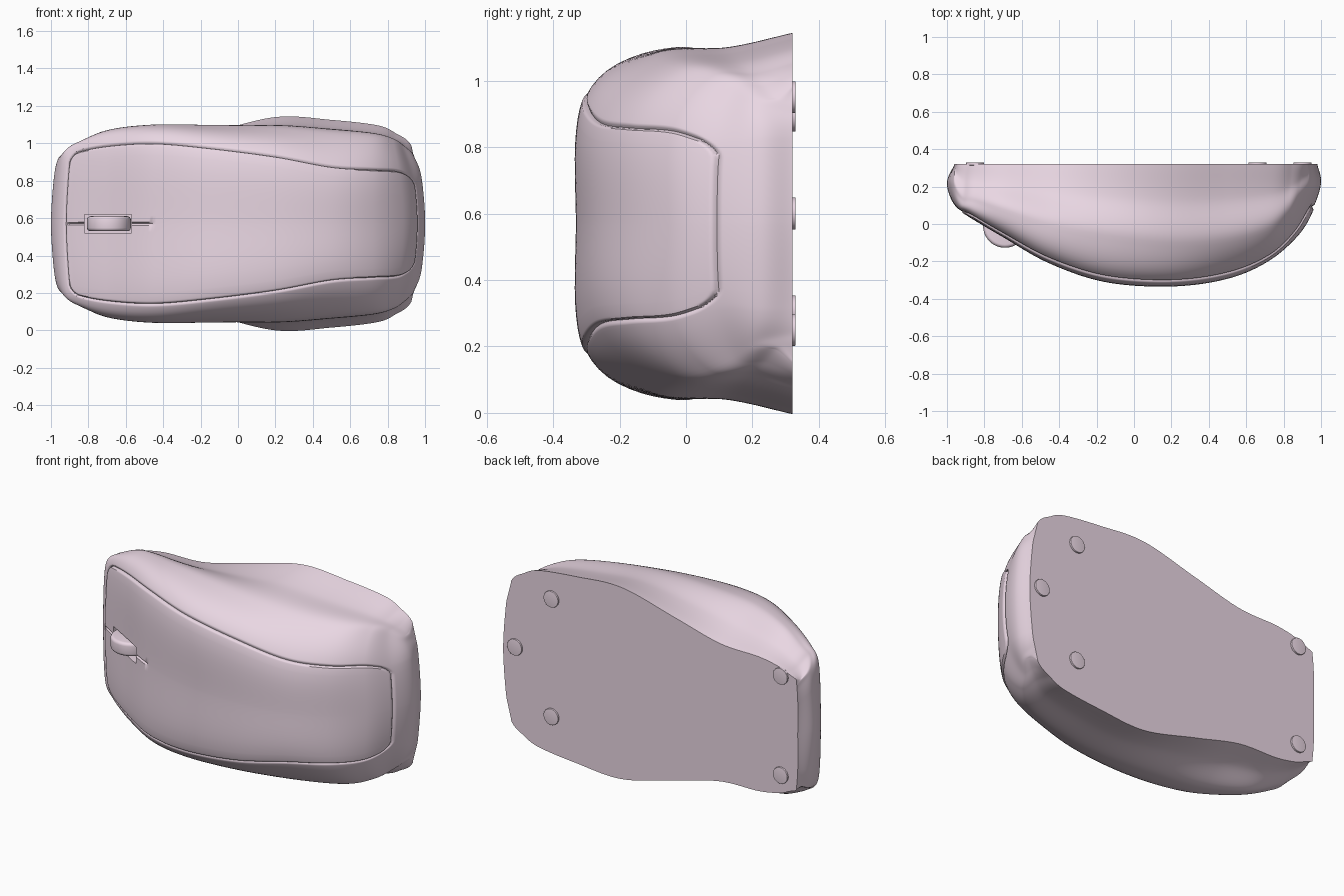
import bpy, bmesh, math
from mathutils import Vector

if "Cube" in bpy.data.objects:
    bpy.data.objects.remove(bpy.data.objects["Cube"])

CZ, BASE_Y = 0.57, 0.32
# Guide curves running from the front end (-x) over the body to the rear end (+x)
TOP = [(-.96, .32), (-1, .22), (-.965, .11), (-.89, .05), (-.7, -.06), (-.45, -.2), (-.15, -.30),
       (.2, -.325), (.5, -.285), (.72, -.19), (.88, -.05), (.96, .09), (1, .22), (.98, .32)]
EDGE = [(-.96, .32, .2), (-.985, .22, .24), (-.945, .10, .33), (-.87, .05, .38), (-.7, -.05, .415),
        (-.45, -.185, .43), (-.15, -.28, .405), (.2, -.303, .36), (.5, -.262, .305), (.72, -.17, .29),
        (.86, -.04, .28), (.94, .1, .24), (.98, .22, .25), (.963, .32, .25)]
BULGE = [(-.955, .32, .28), (-.965, .22, .34), (-.92, .14, .39), (-.86, .13, .43), (-.7, .08, .50),
         (-.45, 0, .53), (-.15, -.06, .525), (.2, -.1, .51), (.5, -.08, .485), (.72, -.02, .465),
         (.83, .07, .44), (.89, .15, .40), (.94, .22, .36), (.945, .32, .34)]
BASE = [(-.95, .33), (-.94, .335), (-.9, .35), (-.84, .375), (-.7, .40), (-.45, .41), (-.15, .485),
        (.2, .57), (.5, .555), (.75, .525), (.85, .48), (.9, .45), (.925, .42), (.93, .40)]


def spline(pts, u, before=None):
    """Catmull-Rom point at parameter u."""
    i = min(int(u), len(pts) - 2)
    f = u - i
    b, c = pts[i], pts[i + 1]
    a = pts[i - 1] if i else (before if before is not None else b * 2 - c)
    d = pts[i + 2] if i + 2 < len(pts) else c * 2 - b
    return 0.5 * (b * 2 + (c - a) * f + (a * 2 - b * 5 + c * 4 - d) * f * f
                  + (b * 3 - a - c * 3 + d) * f ** 3)


top = [Vector((x, y, 0)) for x, y in TOP]
edge = [Vector(p) for p in EDGE]
bulge = [Vector(p) for p in BULGE]
base = [Vector((x, BASE_Y, z)) for x, z in BASE]


def rib(s):
    """Half cross-section control points: centre, panel edge, bulge, waist, base."""
    p = [spline(c, s) for c in (top, edge, bulge, base)]
    low = p[2].lerp(p[3], .55)
    low.z -= .012 * min(1, s, 13 - s)
    return [p[0], p[1], p[2], low, p[3]]


def relief(s, t):
    """Raised top panel bounded by a fine groove, plus the button split."""
    r = .08
    qa = abs(t) * .35 - .35 + r
    qb = max(2.7 - s, s - 11) * .14 + r
    sd = math.hypot(max(qa, 0), max(qb, 0)) + min(max(qa, qb), 0) - r
    d = -.012 * math.exp(-(sd / .007) ** 2)
    d += .006 / (1 + math.exp(max(-40, min(40, sd / .003))))
    if 2.9 < s < 5 and abs(t) < .005:
        d -= .012
    return d


def finish(ob, name, mat):
    ob.name = name
    ob.data.materials.clear()
    ob.data.materials.append(mat)
    bpy.ops.object.select_all(action='DESELECT')
    ob.select_set(True)
    bpy.context.view_layer.objects.active = ob
    bpy.ops.object.shade_smooth_by_angle(angle=math.radians(40))


def box(name, x, y, z, size):
    bpy.ops.mesh.primitive_cube_add(size=1, location=(x, y, z))
    ob = bpy.context.object
    ob.name, ob.scale = name, size
    bpy.ops.object.transform_apply(location=False, rotation=False, scale=True)
    return ob


def disc(x, y, z, radius, depth, rot, bevel):
    bpy.ops.mesh.primitive_cylinder_add(vertices=48, radius=radius, depth=depth,
                                        location=(x, y, z), rotation=rot)
    ob = bpy.context.object
    m = ob.modifiers.new("rounding", 'BEVEL')
    m.width, m.segments = bevel, 4
    bpy.ops.object.modifier_apply(modifier=m.name)
    return ob


mat = bpy.data.materials.new("pale_pink")
mat.diffuse_color = (.82, .68, .77, 1)
mat.use_nodes = True
mat.node_tree.nodes["Principled BSDF"].inputs["Base Color"].default_value = mat.diffuse_color

# Body shell: ribs lofted along the guide curves, then closed by the flat base
half = sorted({round(i * .1, 3) for i in range(1, 41)} | {round(.8 + i * .02, 3) for i in range(14)} | {.02})
ts = [-t for t in reversed(half)] + [0] + half
bm = bmesh.new()
rows, offsets = [], []
for i in range(261):
    s = i * .05
    cp = rib(s)
    mirrored = Vector((cp[1].x, cp[1].y, -cp[1].z))
    row = []
    for t in ts:
        p = spline(cp, abs(t), mirrored)
        row.append(bm.verts.new((p.x, min(p.y, BASE_Y), CZ + math.copysign(p.z, t))))
        offsets.append((row[-1], relief(s, t)))
    rows.append(row)
for a, b in zip(rows, rows[1:]):
    for j in range(len(ts) - 1):
        bm.faces.new((a[j], a[j + 1], b[j + 1], b[j]))
rim = rows[0] + [r[-1] for r in rows[1:]] + rows[-1][-2::-1] + [r[0] for r in rows[-2:0:-1]]
bm.faces.new(rim)
bmesh.ops.recalc_face_normals(bm, faces=bm.faces)
bm.normal_update()
moves = [(v, v.normal * d) for v, d in offsets if abs(d) > 1e-5]
for v, m in moves:
    v.co += m
mesh = bpy.data.meshes.new("body")
bm.to_mesh(mesh)
bm.free()
body = bpy.data.objects.new("body", mesh)
bpy.context.collection.objects.link(body)

# Wheel slot cut into the shell
cutter = box("wheel_slot_cutter", -.695, -.05, CZ, (.25, .3, .1))
cutter.hide_render = True
bpy.context.view_layer.objects.active = body
cut = body.modifiers.new("wheel_slot", 'BOOLEAN')
cut.operation, cut.object, cut.solver = 'DIFFERENCE', cutter, 'EXACT'
bpy.ops.object.modifier_apply(modifier=cut.name)
bpy.data.objects.remove(cutter)
finish(body, "body", mat)

# Scroll wheel
finish(disc(-.69, -.01, CZ, .117, .08, (0, 0, 0), .018), "scroll_wheel", mat)

# Round feet under the base
for n, (x, z) in enumerate([(-.85, .305), (-.85, .895), (.66, .25), (.66, .95), (.9, .6)]):
    finish(disc(x, .322, z, .048, .016, (math.pi / 2, 0, 0), .002), f"foot_{n + 1}", mat)
